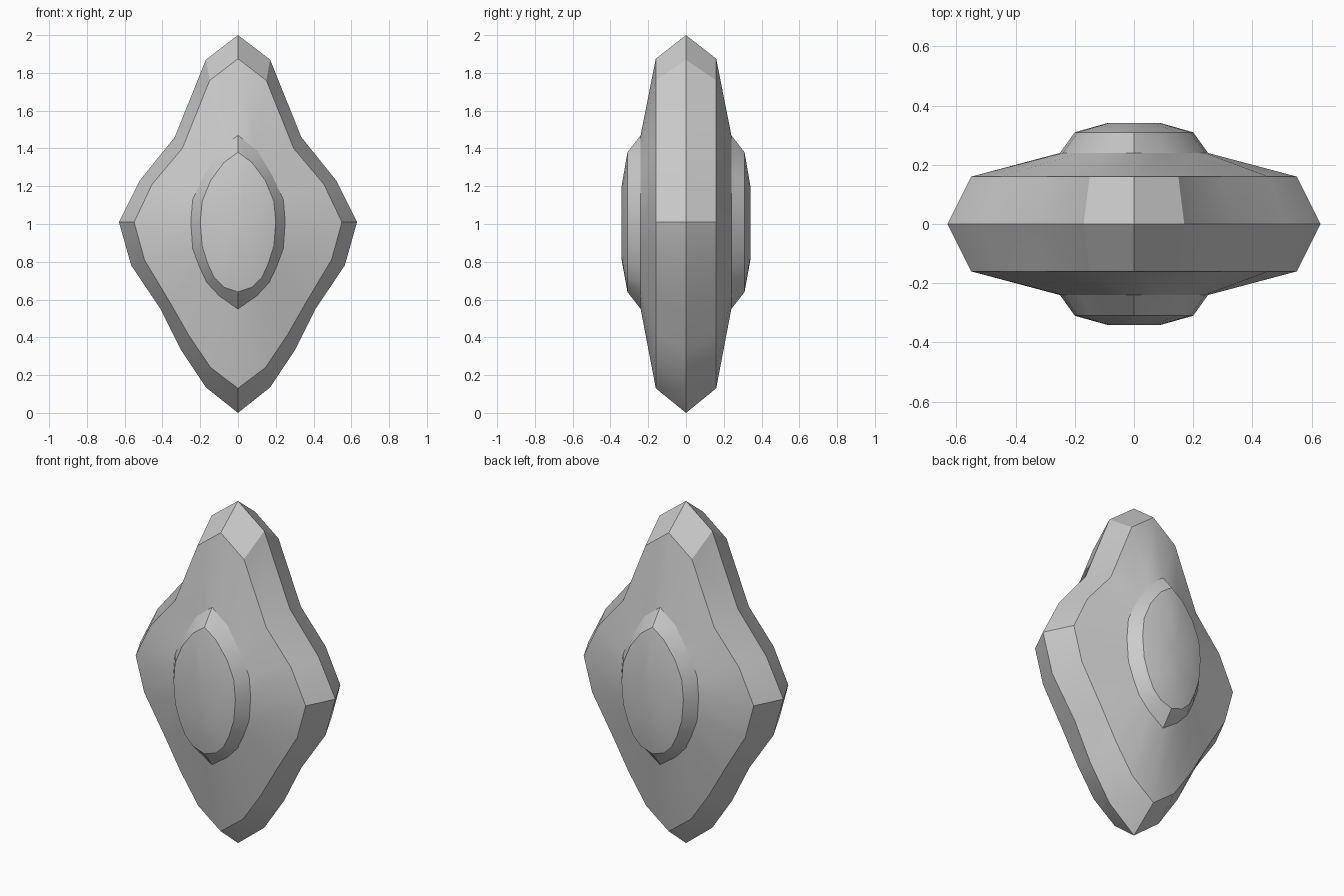
import bpy, bmesh, math

if "Cube" in bpy.data.objects:
    bpy.data.objects.remove(bpy.data.objects["Cube"])

# Right-half outlines (x, z) from top tip to bottom tip, each at a depth y
EDGE = [(0, 2), (.17, 1.87), (.335, 1.46), (.52, 1.23), (.63, 1.01),
        (.565, .78), (.41, .55), (.30, .33), (.17, .135), (0, 0)]
RIM = [(0, 1.875), (.15, 1.76), (.295, 1.40), (.455, 1.21), (.55, 1.01),
       (.495, .81), (.36, .585), (.26, .41), (.145, .24), (0, .13)]
EYE_BASE = [(0, 1.47), (.10, 1.39), (.18, 1.26), (.24, 1.13), (.25, 1.01),
            (.24, .87), (.205, .775), (.165, .69), (.10, .62), (0, .55)]
EYE_TOP = [(0, 1.38), (.075, 1.325), (.145, 1.23), (.19, 1.12), (.20, 1.01),
           (.19, .885), (.16, .79), (.125, .715), (.075, .665), (0, .64)]
DOME = [(x * .43, 1 + (z - 1) * .51) for x, z in EYE_TOP]


def ring(bm, half, y):
    """Closed loop made by mirroring a half outline across x = 0."""
    full = half + [(-x, z) for x, z in half[-2:0:-1]]
    return [bm.verts.new((x, y, z)) for x, z in full]


def bridge(bm, a, b):
    n = len(a)
    for i in range(n):
        j = (i + 1) % n
        bm.faces.new((a[i], a[j], b[j], b[i]))


bm = bmesh.new()
middle = ring(bm, EDGE, 0)

# Front and back: bevelled rim, sloping face, raised almond boss, shallow dome
for s in (-1, 1):
    prev = middle
    for half, depth in ((RIM, .16), (EYE_BASE, .24), (EYE_TOP, .31), (DOME, .342)):
        cur = ring(bm, half, s * depth)
        bridge(bm, prev, cur)
        prev = cur
    centre = bm.verts.new((0, s * .338, 1))
    for i in range(len(prev)):
        bm.faces.new((prev[i], prev[(i + 1) % len(prev)], centre))

bmesh.ops.recalc_face_normals(bm, faces=bm.faces[:])
mesh = bpy.data.meshes.new("gem_shield")
bm.to_mesh(mesh)
bm.free()
obj = bpy.data.objects.new("gem_shield", mesh)
bpy.context.collection.objects.link(obj)

# Smooth face and dome, crisp rim facets
bpy.context.view_layer.objects.active = obj
obj.select_set(True)
bpy.ops.object.shade_smooth_by_angle(angle=math.radians(20))
